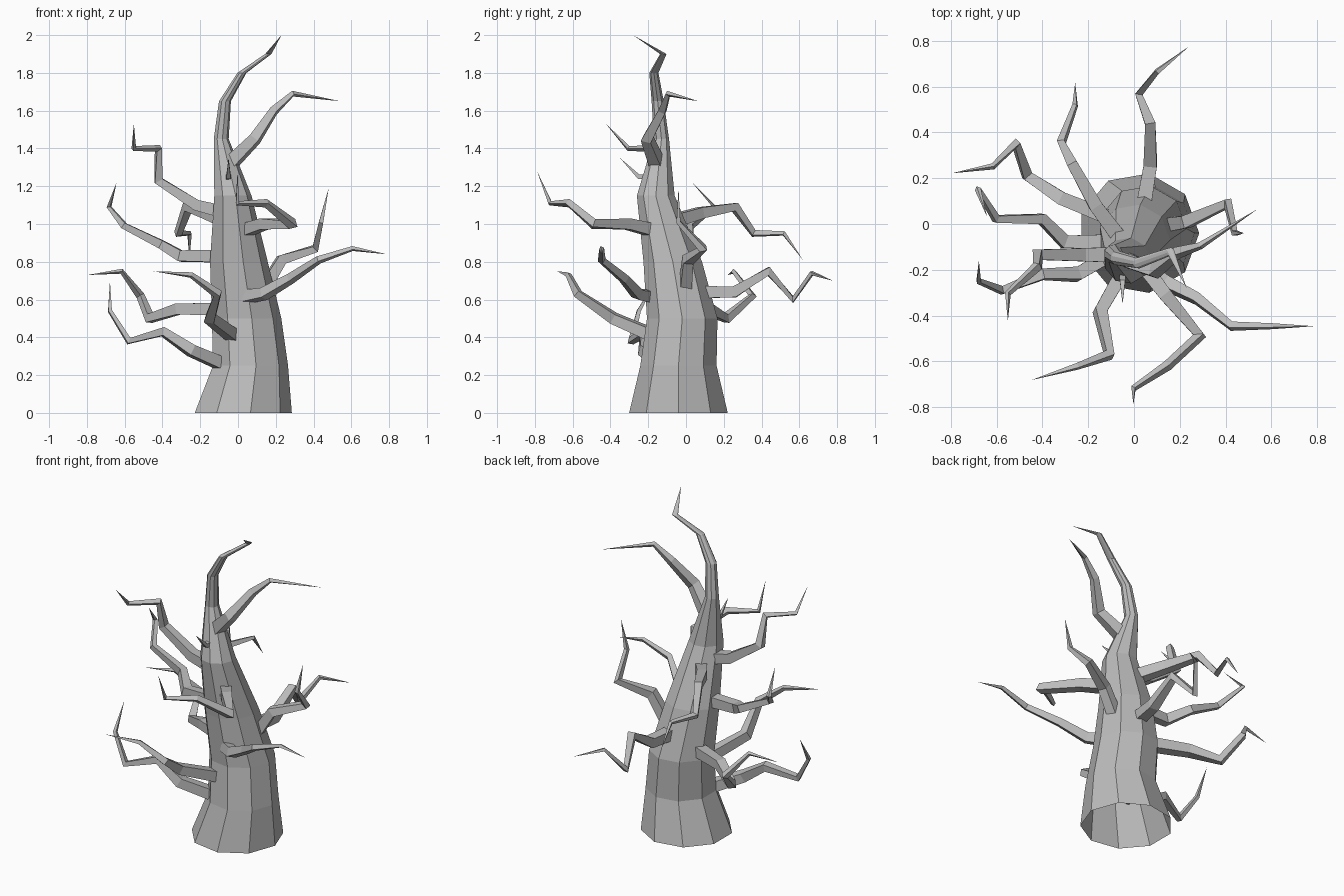
import bpy, bmesh
from math import cos, sin, pi, sqrt
from mathutils import Vector

cube = bpy.data.objects.get("Cube")
if cube:
    bpy.data.objects.remove(cube, do_unlink=True)

LEFT, BACK, UP = Vector((1, 0, 0)), Vector((0, 1, 0)), Vector((0, 0, 1))
RIGHT, FRONT, DOWN = -LEFT, -BACK, -UP

bark = bpy.data.materials.new("grey_bark")
bark.use_nodes = True
grey = (.5, .5, .5, 1)
bark.diffuse_color = grey
bark.node_tree.nodes["Principled BSDF"].inputs["Base Color"].default_value = grey


def walk(start, steps):
    """Turn a chain of steps into the points they pass through."""
    points = [start]
    for step in steps:
        points.append(points[-1] + step)
    return points


def ring(centre, across, along, radius, sides):
    """Regular polygon of points around a centre."""
    turns = [(i + .5) * 2 * pi / sides for i in range(sides)]
    return [centre + radius * (across * cos(t) + along * sin(t)) for t in turns]


def skin_rings(name, rings, tip):
    """Bridge rings of points and close them at a pointed tip."""
    bm = bmesh.new()
    loops = [[bm.verts.new(point) for point in points] for points in rings]
    sides = len(loops[0])
    for i in range(sides):
        j = (i + 1) % sides
        for low, high in zip(loops, loops[1:]):
            bm.faces.new((low[i], low[j], high[j], high[i]))
    end = bm.verts.new(tip)
    for i in range(sides):
        bm.faces.new((loops[-1][i], loops[-1][(i + 1) % sides], end))
    mesh = bpy.data.meshes.new(name)
    bm.to_mesh(mesh)
    bm.free()
    mesh.materials.append(bark)
    obj = bpy.data.objects.new(name, mesh)
    bpy.context.collection.objects.link(obj)


def trunk_radius(height):
    """Flared foot, rounded taper, then a slender crown."""
    flare = max(0, .055 - height / 4)
    taper = .21 * (1 - (height / 1.6) ** 2)
    return flare + max(taper, .055 * sqrt(2 - height))


def trunk_centre(height):
    """Point on the trunk's bent axis at a given height."""
    for low, high in zip(spine, spine[1:]):
        if low.z <= height <= high.z:
            return low.lerp(high, (height - low.z) / (high.z - low.z))


def branch(name, height, *steps, thick=.05):
    """Four-sided tapering limb that leaves the trunk axis and bends at each step."""
    points = walk(trunk_centre(height), steps)
    last = len(steps)
    side = steps[0].cross(UP)
    rings = []
    for k in range(last):
        ahead = steps[k].normalized()
        behind = steps[max(k - 1, 0)].normalized()
        axis = (ahead + behind).normalized()
        side = (side - axis * side.dot(axis)).normalized()
        radius = thick * (1 - .9 * k / last)
        rings.append(ring(points[k], side, axis.cross(side), radius, sides=4))
    skin_rings(name, rings, points[-1])


# Trunk
spine = walk(.02 * LEFT + .04 * FRONT, [
    .04 * LEFT + .25 * UP,
    .02 * RIGHT + .02 * BACK + .25 * UP,
    .04 * RIGHT + .05 * FRONT + .3 * UP,
    .03 * RIGHT + .09 * FRONT + .35 * UP,
    .06 * RIGHT + .03 * BACK + .3 * UP,
    .02 * LEFT + .02 * FRONT + .2 * UP,
    .09 * LEFT + .02 * FRONT + .15 * UP,
    .14 * LEFT + .05 * BACK + .1 * UP,
    .07 * LEFT + .16 * FRONT + .1 * UP])
skin_rings("trunk",
           [ring(centre, RIGHT, FRONT, trunk_radius(centre.z), sides=9)
            for centre in spine[:-1]],
           spine[-1])

# Crown branches
branch("crown_left_branch", 1.3,
       .15 * LEFT + .06 * FRONT + .15 * UP,
       .1 * LEFT + .08 * BACK + .15 * UP,
       .1 * LEFT + .03 * BACK + .09 * UP,
       .25 * LEFT + .16 * BACK + .04 * DOWN)
branch("crown_twig", 1.25, .1 * FRONT, .1 * (FRONT + UP), thick=.03)

# Upper branches
branch("upper_right_branch", 1.05,
       .2 * RIGHT + .05 * UP,
       .2 * RIGHT + .13 * UP,
       .05 * FRONT + .17 * UP,
       .13 * RIGHT + .12 * FRONT,
       .12 * FRONT + .13 * UP)
branch("upper_back_branch", 1,
       .15 * RIGHT + .2 * BACK + .06 * UP,
       .1 * RIGHT + .18 * BACK + .03 * UP,
       .05 * RIGHT + .1 * BACK + .14 * DOWN,
       .06 * LEFT + .16 * BACK,
       .1 * BACK + .14 * DOWN)
branch("upper_front_branch", .95,
       .15 * LEFT + .2 * FRONT + .05 * UP,
       .15 * LEFT + .18 * FRONT,
       .14 * RIGHT + .13 * FRONT + .11 * UP,
       .15 * RIGHT + .1 * FRONT,
       .07 * FRONT + .17 * UP)

# Middle branches
branch("middle_right_branch", .83,
       .3 * RIGHT,
       .1 * (RIGHT + BACK) + .06 * UP,
       .2 * RIGHT + .1 * UP,
       .08 * RIGHT + .13 * BACK + .1 * UP,
       .04 * LEFT + .12 * FRONT + .13 * UP)
branch("middle_left_branch", .5,
       .19 * LEFT + .03 * BACK + .31 * UP,
       .18 * LEFT + .08 * BACK + .06 * UP,
       .03 * LEFT + .13 * FRONT + .14 * UP,
       .04 * LEFT + .18 * UP)
branch("front_left_branch", .6,
       .02 * RIGHT + .12 * FRONT + .01 * UP,
       .13 * LEFT + .1 * FRONT + .02 * UP,
       .14 * LEFT + .07 * FRONT + .08 * UP,
       .15 * LEFT + .12 * FRONT + .1 * UP,
       .18 * LEFT + .06 * UP,
       .18 * LEFT + .03 * DOWN, thick=.055)
branch("back_branch", .64,
       .05 * LEFT + .3 * BACK,
       .18 * BACK + .11 * UP,
       .05 * RIGHT + .13 * BACK + .15 * DOWN,
       .08 * LEFT + .1 * BACK + .14 * UP,
       .14 * LEFT + .11 * BACK + .04 * DOWN)

# Lower branches
branch("lower_back_branch", .55,
       .35 * RIGHT + .14 * BACK,
       .15 * RIGHT + .1 * BACK + .05 * DOWN,
       .05 * RIGHT + .14 * BACK + .12 * UP,
       .1 * RIGHT + .1 * FRONT + .13 * UP,
       .18 * RIGHT + .03 * FRONT + .02 * DOWN)
branch("lower_front_branch", .35,
       .2 * RIGHT + .35 * FRONT + .15 * UP,
       .04 * LEFT + .19 * FRONT + .13 * UP,
       .14 * RIGHT + .05 * FRONT + .1 * UP,
       .2 * RIGHT + .06 * FRONT + .02 * UP)
branch("lower_right_branch", .2,
       .3 * RIGHT + .18 * FRONT + .13 * UP,
       .15 * RIGHT + .1 * UP,
       .18 * RIGHT + .07 * FRONT + .05 * DOWN,
       .1 * RIGHT + .04 * BACK + .16 * UP,
       .09 * BACK + .16 * UP)
